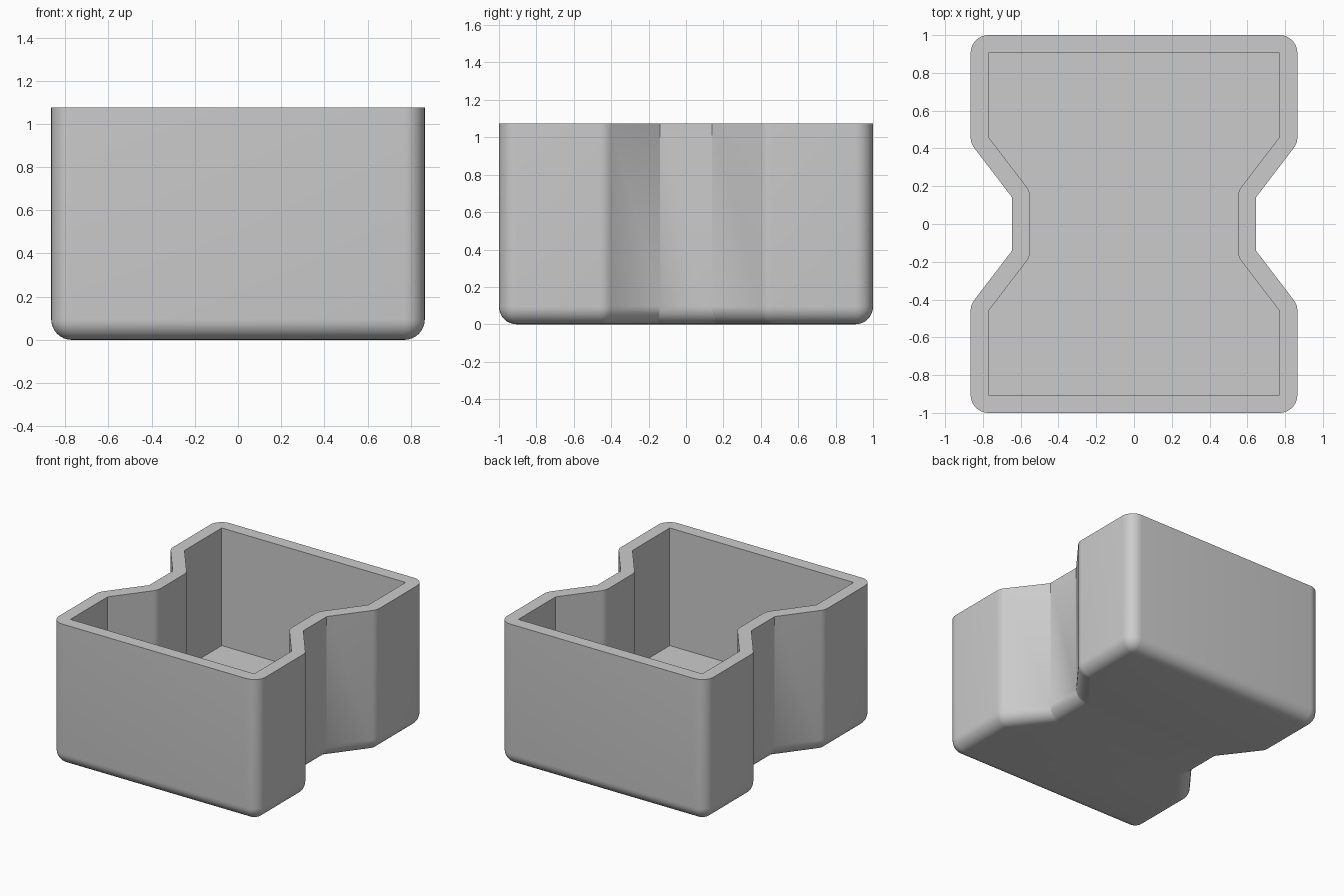
import bpy, bmesh
from math import sin, cos, radians

cube = bpy.data.objects.get("Cube")
if cube:
    bpy.data.objects.remove(cube, do_unlink=True)

WALL = 0.095      # wall thickness, also the rounding radius
HEIGHT = 1.075
FLOOR = 0.185
STEPS = 8

# Corners of one quarter: x, y, start angle, end angle, is it a waist (inward) corner
CORNERS = [
    (0.645, 0.14, 0, -37, True),
    (0.77, 0.46, -37, 0, False),
    (0.77, 0.905, 0, 90, False),
]


def outline(offset):
    """Waisted outline grown from the cavity wall by offset."""
    quarter = []
    for x, y, start, end, inward in CORNERS:
        reach = offset - WALL if inward else offset
        for i in range(STEPS + 1):
            a = radians(start + (end - start) * i / STEPS)
            quarter.append((x + reach * cos(a), y + reach * sin(a)))
    half = quarter + [(-x, y) for x, y in reversed(quarter)]
    return half + [(-x, -y) for x, y in half]


# Section through the wall: cavity floor, rim, outside, rounded bottom edge
section = [(0, FLOOR), (0, HEIGHT), (WALL, HEIGHT)]
for i in range(STEPS + 1):
    a = radians(90 * i / STEPS)
    section.append((WALL * cos(a), WALL - WALL * sin(a)))

bm = bmesh.new()
rings = [[bm.verts.new((x, y, z)) for x, y in outline(d)] for d, z in section]
for low, high in zip(rings, rings[1:]):
    n = len(low)
    for i in range(n):
        j = (i + 1) % n
        bm.faces.new((low[i], low[j], high[j], high[i]))
bm.faces.new(rings[0])
bm.faces.new(rings[-1])
bmesh.ops.remove_doubles(bm, verts=bm.verts, dist=0.0005)
bmesh.ops.recalc_face_normals(bm, faces=bm.faces)
mesh = bpy.data.meshes.new("waisted_box")
bm.to_mesh(mesh)
bm.free()

box = bpy.data.objects.new("waisted_box", mesh)
bpy.context.collection.objects.link(box)

# Plain grey finish
grey = bpy.data.materials.new("light_grey")
grey.use_nodes = True
colour = (0.6, 0.6, 0.6, 1)
grey.diffuse_color = colour
grey.node_tree.nodes["Principled BSDF"].inputs["Base Color"].default_value = colour
mesh.materials.append(grey)

# Smooth rounded edges, crisp rim and waist creases
bpy.ops.object.select_all(action="DESELECT")
box.select_set(True)
bpy.context.view_layer.objects.active = box
bpy.ops.object.shade_smooth_by_angle(angle=radians(30))
